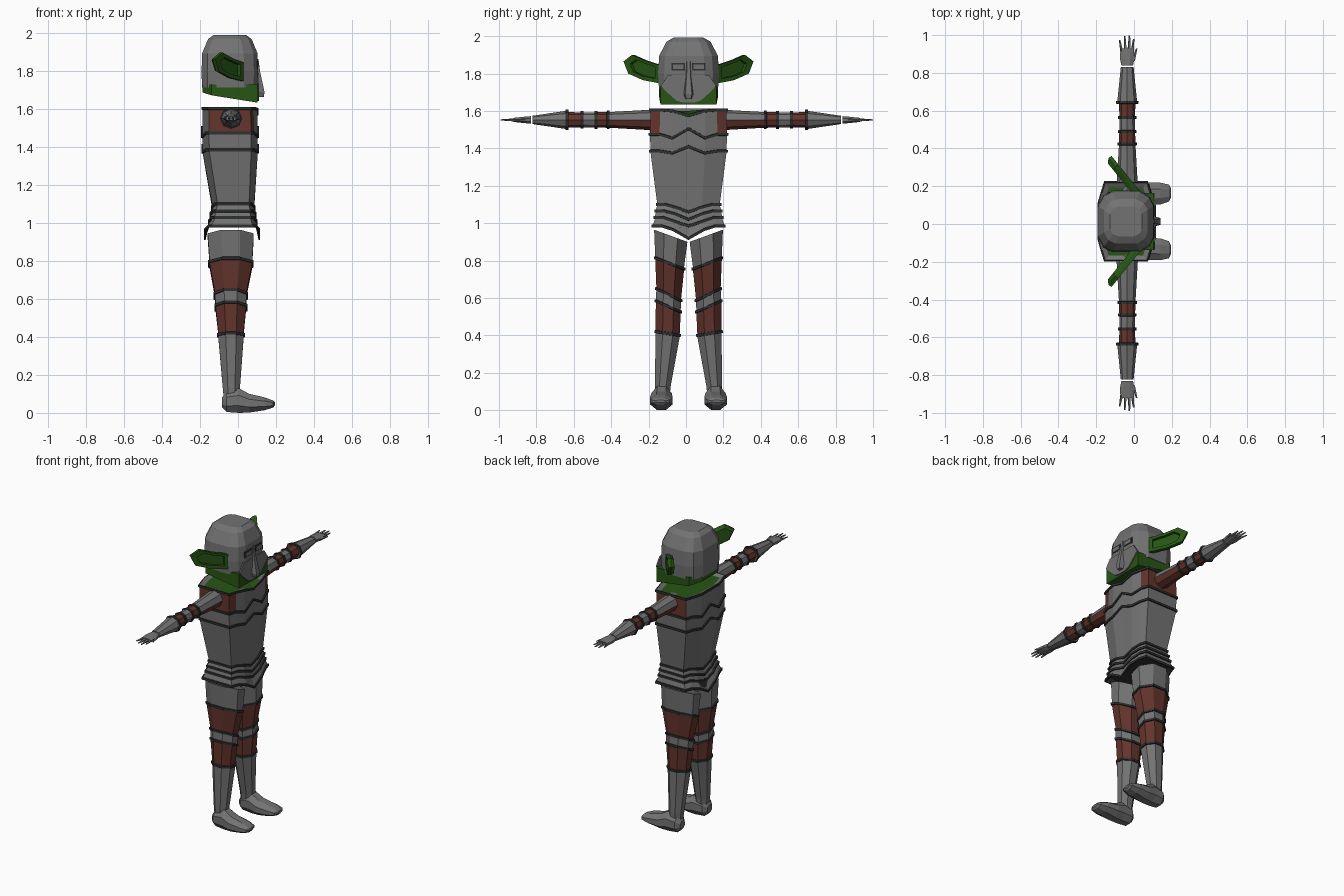
import bpy, bmesh, math
from mathutils import Vector

if "Cube" in bpy.data.objects:
    bpy.data.objects.remove(bpy.data.objects["Cube"])

YC = 0.0135          # body mirror line
def mat(name, c):
    m = bpy.data.materials.new(name)
    m.diffuse_color = (*c, 1)
    m.use_nodes = True
    m.node_tree.nodes["Principled BSDF"].inputs["Base Color"].default_value = m.diffuse_color
    return m
MATS = [mat("steel_grey", (.17, .17, .17)), mat("dark_trim", (.028, .03, .029)),
        mat("brown_cloth", (.125, .034, .025)), mat("green_skin", (.02, .09, .007))]
GREY, DARK, BROWN, GREEN = range(4)

def finish(name, bm):
    bmesh.ops.recalc_face_normals(bm, faces=bm.faces)
    me = bpy.data.meshes.new(name)
    bm.to_mesh(me)
    bm.free()
    for m in MATS:
        me.materials.append(m)
    ob = bpy.data.objects.new(name, me)
    bpy.context.collection.objects.link(ob)
    return ob

def loft(name, rings, mats, caps=(GREY, GREY)):
    """Skin rings of points; mats[i] is a colour or a rule on the face centre."""
    bm = bmesh.new()
    vs = [[bm.verts.new(p) for p in r] for r in rings]
    n = len(rings[0])
    for i in range(len(vs) - 1):
        for k in range(n):
            j = (k + 1) % n
            f = bm.faces.new((vs[i][k], vs[i][j], vs[i + 1][j], vs[i + 1][k]))
            m = mats[i] if isinstance(mats, list) else mats
            f.material_index = m(f.calc_center_median()) if callable(m) else m
    for r, c in ((vs[0], caps[0]), (vs[-1], caps[1])):
        bm.faces.new(r).material_index = c
    return finish(name, bm)

def banded(stations, ring):
    """Stations (params, colour below, has_band) -> rings and colours with raised trim."""
    rings, mats = [], []
    for params, colour, band in stations:
        if band:
            for grow, dz in ((0, .008), (.007, .007), (.007, -.007), (0, -.008)):
                rings.append(ring(params, grow, dz))
            mats += [DARK] * 3
        else:
            rings.append(ring(params, 0, 0))
        mats.append(colour)
    return rings, mats[:-1]

def plate(name, outline, depth, colour):
    """Extrude an outline along a vector."""
    d = Vector(depth)
    return loft(name, [[Vector(p) for p in outline], [Vector(p) + d for p in outline]],
                colour, (colour, colour))

# torso with chevron trim: (cx, hx, hy, z side, z mid, z centre)
HALF = [(1, 0), (1, .43), (.87, .75), (.76, 1), (0, 1), (-.76, 1), (-.87, .75), (-1, .43), (-1, 0)]
SECTION = HALF + [(x, -y) for x, y in HALF[-2:0:-1]]

def torso_ring(p, grow, dz):
    cx, hx, hy, zs, zm, zc = p
    out = []
    for u, v in SECTION:
        a = abs(v)
        z = zc if a == 0 else zm if a < .5 else zs
        if zs > 1.6 and u < 0:
            z = zs
        out.append((cx + u * (hx + grow), YC + v * (hy + grow), z + dz))
    return out

chest = lambda c: BROWN if abs(c.y - YC) > .155 and c.x > -.16 else GREY
rim = lambda c: GREEN if c.x > .05 and abs(c.y - YC) < .09 else GREY
rings, mats = banded([
    ((-.0425, .12, .18, 1.60, 1.60, 1.60), rim, False),
    ((-.0425, .144, .203, 1.605, 1.60, 1.575), chest, True),
    ((-.0425, .145, .206, 1.475, 1.455, 1.505), GREY, True),
    ((-.041, .145, .203, 1.385, 1.375, 1.41), GREY, True),
    ((-.025, .110, .168, 1.10, 1.085, 1.06), GREY, True),
    ((-.026, .117, .174, 1.065, 1.05, 1.02), GREY, True),
    ((-.028, .124, .180, 1.03, 1.01, .985), GREY, True),
    ((-.031, .140, .190, .985, .965, .918), DARK, True),
    ((-.031, .120, .165, 1.0, 1.0, 1.0), DARK, False)], torso_ring)
loft("torso_armour", rings, mats, (GREEN, DARK))

OCT = [(math.cos(math.pi * (k + .5) / 4) / math.cos(math.pi / 8),
        math.sin(math.pi * (k + .5) / 4) / math.cos(math.pi / 8)) for k in range(8)]
DIAMOND = [(math.cos(math.pi * k / 4), math.sin(math.pi * k / 4)) for k in range(8)]

def leg(s, side):
    # (x0, x1, outer, inner, z outer, z inner)
    def ring(p, grow, dz):
        x0, x1, o, i, zo, zi = p
        out = []
        for u, v in OCT:
            t = (v + 1) / 2
            out.append(((x0 + x1) / 2 + u * ((x1 - x0) / 2 + grow),
                        YC + s * ((o + i) / 2 + v * ((o - i) / 2 + grow)), zi + (zo - zi) * t + dz))
        return out
    rings, mats = banded([
        ((-.16, .083, .184, .006, .965, .90), GREY, False),
        ((-.15, .075, .178, .024, .815, .755), BROWN, True),
        ((-.122, .045, .172, .040, .65, .585), GREY, True),
        ((-.118, .042, .175, .042, .585, .525), BROWN, True),
        ((-.104, .030, .176, .047, .42, .40), GREY, True),
        ((-.08, .010, .180, .096, .13, .125), GREY, False),
        ((-.075, .005, .178, .10, .08, .08), GREY, False)], ring)
    loft(side + "_leg", rings, mats)
    # foot: sections along x (x, z low, z high, inner, outer)
    foot = [(-.085, .03, .08, .12, .17), (-.06, .005, .115, .095, .192), (.005, 0, .13, .09, .198),
            (.06, .002, .10, .085, .205), (.14, .014, .082, .09, .205), (.185, .028, .065, .105, .195),
            (.195, .04, .055, .125, .175)]
    loft(side + "_foot", [[(x, YC + s * ((a + b) / 2 + u * (b - a) / 2),
                            (l + h) / 2 + v * (h - l) / 2) for u, v in OCT]
                          for x, l, h, a, b in foot], GREY)

def arm(s, side):
    CX, CZ, Y0 = -.036, 1.552, .004
    def ring(p, grow, dy):
        y, hx, hz = p
        return [(CX + u * (hx + grow), Y0 + s * (y - dy), CZ + v * (hz + grow)) for u, v in DIAMOND]
    upper = lambda c: GREY if c.z > CZ else BROWN
    rings, mats = banded([
        ((.17, .058, .056), upper, False), ((.42, .044, .042), BROWN, True),
        ((.485, .042, .041), GREY, True), ((.56, .041, .04), BROWN, True),
        ((.635, .044, .042), GREY, False), ((.64, .052, .048), GREY, True),
        ((.826, .034, .022), GREY, False)], ring)
    loft(side + "_arm", rings, mats)
    # hand with separate fingers
    loft(side + "_palm", [[(CX + u * hx, Y0 + s * y, CZ + v * hz) for u, v in OCT]
         for y, hx, hz in ((.834, .031, .02), (.87, .038, .017), (.925, .036, .011))], GREY)
    fingers = [(-.029, .91, -.04, .97), (-.010, .91, -.013, .99), (.009, .91, .012, .995),
               (.027, .91, .034, .975), (.033, .86, .05, .925)]
    for n, (xa, ya, xb, yb) in enumerate(fingers):
        loft(f"{side}_finger_{n}", [[(CX + x + u * r, Y0 + s * y, CZ + v * h) for u, v in OCT[::2]]
             for x, y, r, h in ((xa, ya, .008, .009), (xb, yb, .004, .003))], GREY)

def ear(s, side):
    base, tip = Vector((.03, YC + s * .13, 0)), Vector((-.135, YC + s * .335, 0))
    d = tip - base
    nrm = Vector((-d.y * s, d.x * s, 0)).normalized() * -1     # faces forward
    shape = [(0, 1.745), (0, 1.84), (.45, 1.87), (.78, 1.90), (1, 1.865), (.88, 1.80), (.5, 1.765)]
    outer = [base + d * t + Vector((0, 0, z)) for t, z in shape]
    mid = sum(outer, Vector()) / len(outer)
    inner = [mid + (p - mid) * .65 for p in outer]
    back = [mid + (p - mid) * .85 for p in outer]
    loft(side + "_ear", [[p - nrm * .02 for p in back], outer, [p + nrm * .02 for p in outer],
                         [p + nrm * .018 for p in inner], [p - nrm * .002 for p in inner]],
         GREEN, (GREEN, GREEN))

for s, side in ((-1, "left"), (1, "right")):
    leg(s, side)
    arm(s, side)
    ear(s, side)

# helmet
HEAD = [(1, 0), (1, .52), (.85, .8), (.5, 1), (-.45, 1), (-.8, .85), (-1, .5), (-1, 0)]
HEAD += [(x, -y) for x, y in HEAD[-2:0:-1]]
def head_ring(hx, hy, z, cx=-.043):
    return [(cx + u * hx, YC + v * hy, z(cx + u * hx) if callable(z) else z) for u, v in HEAD]
loft("helmet", [head_ring(.147, .158, 1.715), head_ring(.149, .163, 1.80),
                head_ring(.146, .157, 1.895), head_ring(.115, .118, 1.97),
                head_ring(.085, .08, 1.992)], GREY)

# jaw and chin skin
low = lambda x: 1.635 + .055 * min(1, max(0, (-.02 - x) / .17))
JAW = [(.104, .15), (-.14, .157), (-.188, .085)]
JAW += [(x, -y) for x, y in JAW[::-1]]
loft("jaw", [[(x, YC + y, low(x)) for x, y in JAW], [(x, YC + y, 1.73) for x, y in JAW]],
     GREEN, (GREEN, GREEN))

# face guard with tapered chin
half = [(.11, 1.79), (.148, 1.735), (.115, 1.70), (.065, 1.655), (.03, 1.645)]
plate("face_guard", [(.102, YC + y, z) for y, z in half] +
      [(.102, YC - y, z) for y, z in half[::-1]], (.009, 0, 0), GREY)

# nose guard
def nose_row(x, w, z):
    return [(.095, YC - w, z), (x, YC - w * .6, z), (x, YC + w * .6, z), (.095, YC + w, z)]
loft("nose_guard", [nose_row(.108, .014, 1.865), nose_row(.116, .016, 1.80),
                    nose_row(.14, .03, 1.69), nose_row(.136, .02, 1.665)], GREY)

# eye slits: dark frame with grey shutter
for s, side in ((-1, "left"), (1, "right")):
    for part, a, b, l, h, x, c in (("eye_frame", .018, .092, 1.815, 1.857, .104, DARK),
                                   ("eye_shutter", .026, .084, 1.823, 1.847, .107, GREY)):
        plate(f"{side}_{part}", [(x - .003, YC + s * y, z) for y, z in
                                 ((a, l), (b, l), (b, h), (a, h))], (.005, 0, 0), c)
